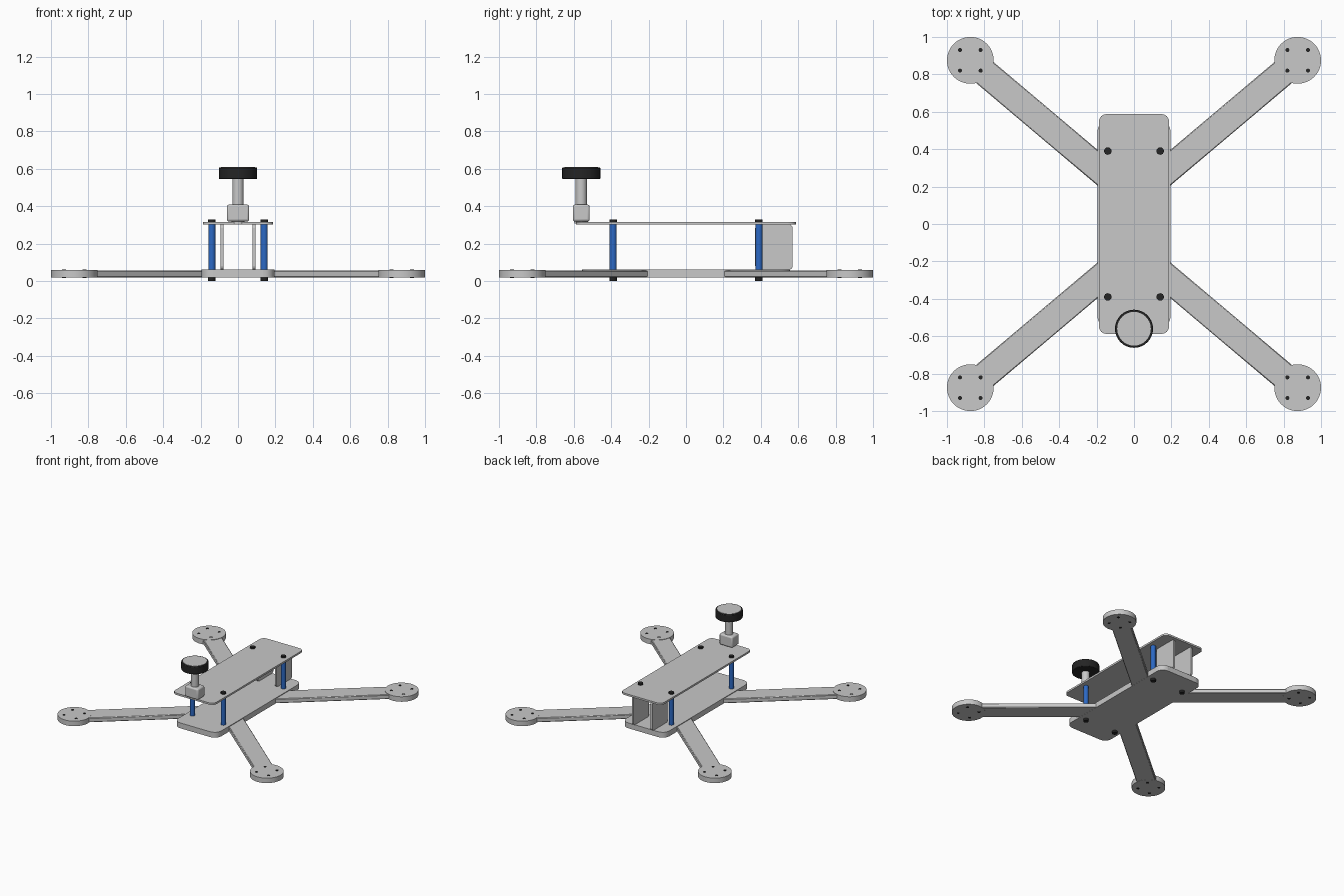
import bpy
import math
from mathutils import Vector

cube = bpy.data.objects.get("Cube")
if cube:
    bpy.data.objects.remove(cube, do_unlink=True)


def material(name, rgb):
    m = bpy.data.materials.new(name)
    m.use_nodes = True
    m.diffuse_color = (*rgb, 1)
    m.node_tree.nodes["Principled BSDF"].inputs["Base Color"].default_value = (*rgb, 1)
    return m


GREY = material("light grey", (0.58, 0.58, 0.58))
BLACK = material("black", (0.018, 0.018, 0.018))
BLUE = material("anodised blue", (0.025, 0.14, 0.55))


def bevel(ob, width, segments=1, vertical_only=False):
    """Round all edges, or only the upright corner edges."""
    mod = ob.modifiers.new("Bevel", "BEVEL")
    mod.width = width
    mod.segments = segments
    mod.limit_method = "ANGLE"
    if vertical_only:
        mod.limit_method = "WEIGHT"
        weights = ob.data.attributes.new("bevel_weight_edge", "FLOAT", "EDGE")
        for e in ob.data.edges:
            a, b = (ob.data.vertices[i].co for i in e.vertices)
            weights.data[e.index].value = float(abs(a.z - b.z) > 0.001)


def finish(ob, name, mat):
    ob.name = name
    ob.data.materials.append(mat)
    bpy.ops.object.shade_smooth_by_angle(angle=math.radians(35))
    return ob


def cylinder(name, x, y, z0, z1, radius, mat, sides=32):
    bpy.ops.mesh.primitive_cylinder_add(vertices=sides, radius=radius, depth=z1 - z0,
                                        location=(x, y, (z0 + z1) / 2))
    return finish(bpy.context.object, name, mat)


def box(name, center, size, mat, turn=0):
    bpy.ops.mesh.primitive_cube_add(size=1, location=center)
    ob = bpy.context.object
    for v in ob.data.vertices:
        v.co *= Vector(size)
    ob.rotation_euler.z = turn
    return finish(ob, name, mat)


# Body plates
bottom = box("bottom_plate", (0, 0, 0.04), (0.39, 1.11, 0.044), GREY)
bevel(bottom, 0.06, 6, True)
top = box("top_plate", (0, 0, 0.308), (0.375, 1.175, 0.015), GREY)
bevel(top, 0.04, 6, True)

# Arms, motor mounts, standoffs and screws at each corner
MOUNT, ROOT = Vector((0.875, 0.875)), Vector((0.1, 0.221))
for sx in (-1, 1):
    for sy in (-1, 1):
        tag = ("back" if sy > 0 else "front") + ("_left" if sx > 0 else "_right")
        start = Vector((ROOT.x * sx, ROOT.y * sy))
        end = Vector((MOUNT.x * sx, MOUNT.y * sy))
        span, mid = end - start, (start + end) / 2
        arm = box("arm_" + tag, (mid.x, mid.y, 0.0375), (span.length, 0.146, 0.037),
                  GREY, math.atan2(span.y, span.x))
        bevel(arm, 0.005)
        bpy.ops.object.shade_smooth()

        cylinder("motor_mount_" + tag, end.x, end.y, 0.018, 0.059, 0.125, GREY, 48)
        for hx in (-0.055, 0.055):
            for hy in (-0.055, 0.055):
                cylinder("mount_hole_" + tag, end.x + hx, end.y + hy,
                         0.0165, 0.0605, 0.011, BLACK, 12)

        px, py = 0.14 * sx, 0.39 * sy
        cylinder("standoff_" + tag, px, py, 0.06, 0.302, 0.019, BLUE, 24)
        cylinder("top_screw_" + tag, px, py, 0.31, 0.328, 0.02, BLACK, 16)
        cylinder("bottom_screw_" + tag, px, py, 0, 0.02, 0.02, BLACK, 16)

# Upright side plates between the decks at the back
for sx, side in ((-1, "right"), (1, "left")):
    plate = box("side_plate_" + side, (0.085 * sx, 0.47, 0.181), (0.016, 0.2, 0.242), GREY)
    # Bevel only the short edges running across the plate
    weights = plate.data.attributes.new("bevel_weight_edge", "FLOAT", "EDGE")
    for e in plate.data.edges:
        a, b = (plate.data.vertices[i].co for i in e.vertices)
        weights.data[e.index].value = float(abs(a.x - b.x) > 0.001)
    mod = plate.modifiers.new("Bevel", "BEVEL")
    mod.limit_method = "WEIGHT"
    mod.width = 0.02
    mod.segments = 4

# Antenna at the front
AY = -0.56
cylinder("antenna_foot", 0, AY, 0.308, 0.33, 0.035, GREY)
block = box("antenna_block", (0, AY, 0.363), (0.12, 0.09, 0.09), GREY)
bevel(block, 0.012, 3)
cylinder("antenna_stem", 0, AY, 0.4, 0.56, 0.03, GREY)
cap = cylinder("antenna_cap", 0, AY, 0.545, 0.607, 0.102, BLACK, 32)
bevel(cap, 0.004, 2)
cylinder("antenna_cap_disc", 0, AY, 0.6, 0.61, 0.09, GREY, 32)
